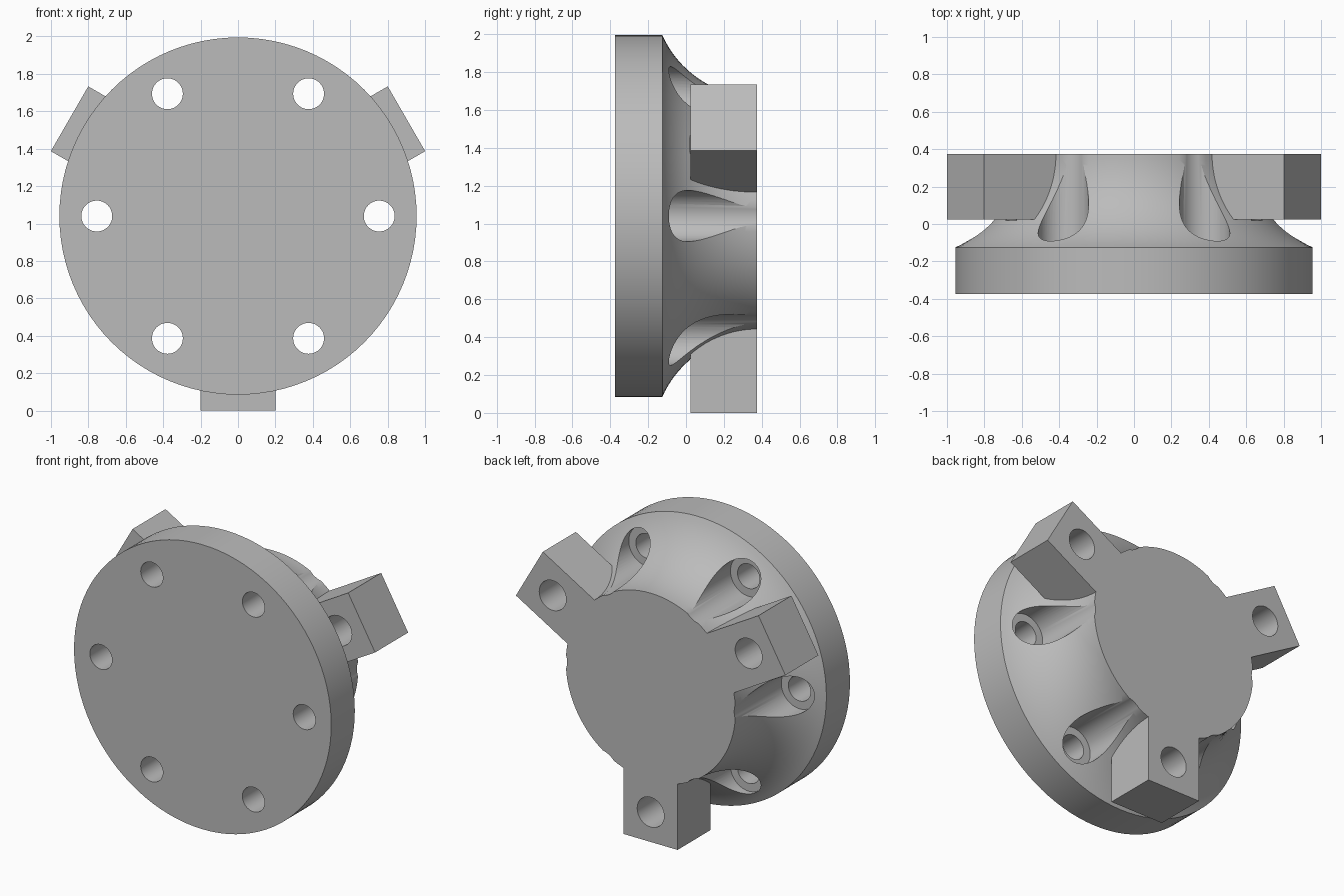
import bpy
import bmesh
import math
from mathutils import Matrix, Vector

cube = bpy.data.objects.get("Cube")
if cube:
    bpy.data.objects.remove(cube, do_unlink=True)

CENTRE_Z = 1.04
FRONT, RIM, BACK = -0.375, -0.125, 0.375
FLANGE_R, HUB_R = 0.955, 0.63

metal = bpy.data.materials.new("light_grey_metal")
metal.use_nodes = True
grey = (0.5, 0.5, 0.5, 1)
metal.diffuse_color = grey
metal.node_tree.nodes["Principled BSDF"].inputs["Base Color"].default_value = grey


def make_object(name, bm):
    bmesh.ops.recalc_face_normals(bm, faces=bm.faces)
    mesh = bpy.data.meshes.new(name)
    bm.to_mesh(mesh)
    bm.free()
    mesh.materials.append(metal)
    obj = bpy.data.objects.new(name, mesh)
    bpy.context.collection.objects.link(obj)
    return obj


def polar(radius, degrees, y):
    a = math.radians(degrees)
    return Vector((radius * math.cos(a), y, CENTRE_Z + radius * math.sin(a)))


def drill(name, radius, distance, degrees, y0, y1):
    """Cylinder along y, used to cut a hole."""
    bm = bmesh.new()
    place = Matrix.Translation(polar(distance, degrees, (y0 + y1) / 2))
    bmesh.ops.create_cone(bm, cap_ends=True, segments=48, radius1=radius, radius2=radius,
                          depth=y1 - y0, matrix=place @ Matrix.Rotation(math.pi / 2, 4, 'X'))
    return make_object(name, bm)


def combine(target, tool, operation):
    mod = target.modifiers.new(operation.lower(), 'BOOLEAN')
    mod.operation, mod.object, mod.solver = operation, tool, 'EXACT'
    bpy.context.view_layer.objects.active = target
    bpy.ops.object.modifier_apply(modifier=mod.name)
    bpy.data.objects.remove(tool, do_unlink=True)


# Flange and hub: one turned profile joined by a concave arc tangent to the hub
rise, run = FLANGE_R - HUB_R, BACK - RIM
arc_r = (rise ** 2 + run ** 2) / (2 * rise)
sweep = math.asin(run / arc_r)
profile = [(0, FRONT), (FLANGE_R, FRONT)]
STEPS = 20
for i in range(STEPS + 1):
    t = sweep * (1 - i / STEPS)
    profile.append((HUB_R + arc_r * (1 - math.cos(t)), BACK - arc_r * math.sin(t)))
profile.append((0, BACK))

bm = bmesh.new()
verts = [bm.verts.new((r, y, CENTRE_Z)) for r, y in profile]
edges = [bm.edges.new(pair) for pair in zip(verts, verts[1:])]
bmesh.ops.spin(bm, geom=verts + edges, cent=(0, 0, CENTRE_Z), axis=(0, 1, 0),
               angle=math.tau, steps=96, use_merge=True)
bmesh.ops.remove_doubles(bm, verts=bm.verts, dist=1e-5)
bmesh.ops.dissolve_limit(bm, angle_limit=0.002, verts=bm.verts, edges=bm.edges)
body = make_object("flanged_hub", bm)

# Three square mounting lugs
for angle in (30, 150, 270):
    bm = bmesh.new()
    inner, outer, y0 = 0.3, CENTRE_Z, 0.025
    place = Matrix.Translation(polar((inner + outer) / 2, angle, (y0 + BACK) / 2))
    turn = Matrix.Rotation(-math.radians(angle), 4, 'Y')
    size = Matrix.Diagonal((outer - inner, BACK - y0, 0.4, 1))
    bmesh.ops.create_cube(bm, size=1, matrix=place @ turn @ size)
    combine(body, make_object("lug", bm), 'UNION')

# Bolt holes in the flange with wide clearance pockets behind them
for angle in range(0, 360, 60):
    combine(body, drill("pocket_cutter", 0.135, 0.755, angle, RIM, 0.6), 'DIFFERENCE')
    combine(body, drill("bolt_cutter", 0.0825, 0.755, angle, -0.6, 0), 'DIFFERENCE')

# Holes through the lugs
for angle in (30, 150, 270):
    combine(body, drill("lug_hole_cutter", 0.1, 0.84, angle, 0.02, 0.6), 'DIFFERENCE')

# Merge the flat back into one face and shade the curved surfaces smooth
bm = bmesh.new()
bm.from_mesh(body.data)
bmesh.ops.dissolve_limit(bm, angle_limit=0.002, verts=bm.verts, edges=bm.edges)
bm.to_mesh(body.data)
bm.free()
bpy.ops.object.select_all(action='DESELECT')
body.select_set(True)
bpy.context.view_layer.objects.active = body
bpy.ops.object.shade_smooth_by_angle(angle=math.radians(30))
